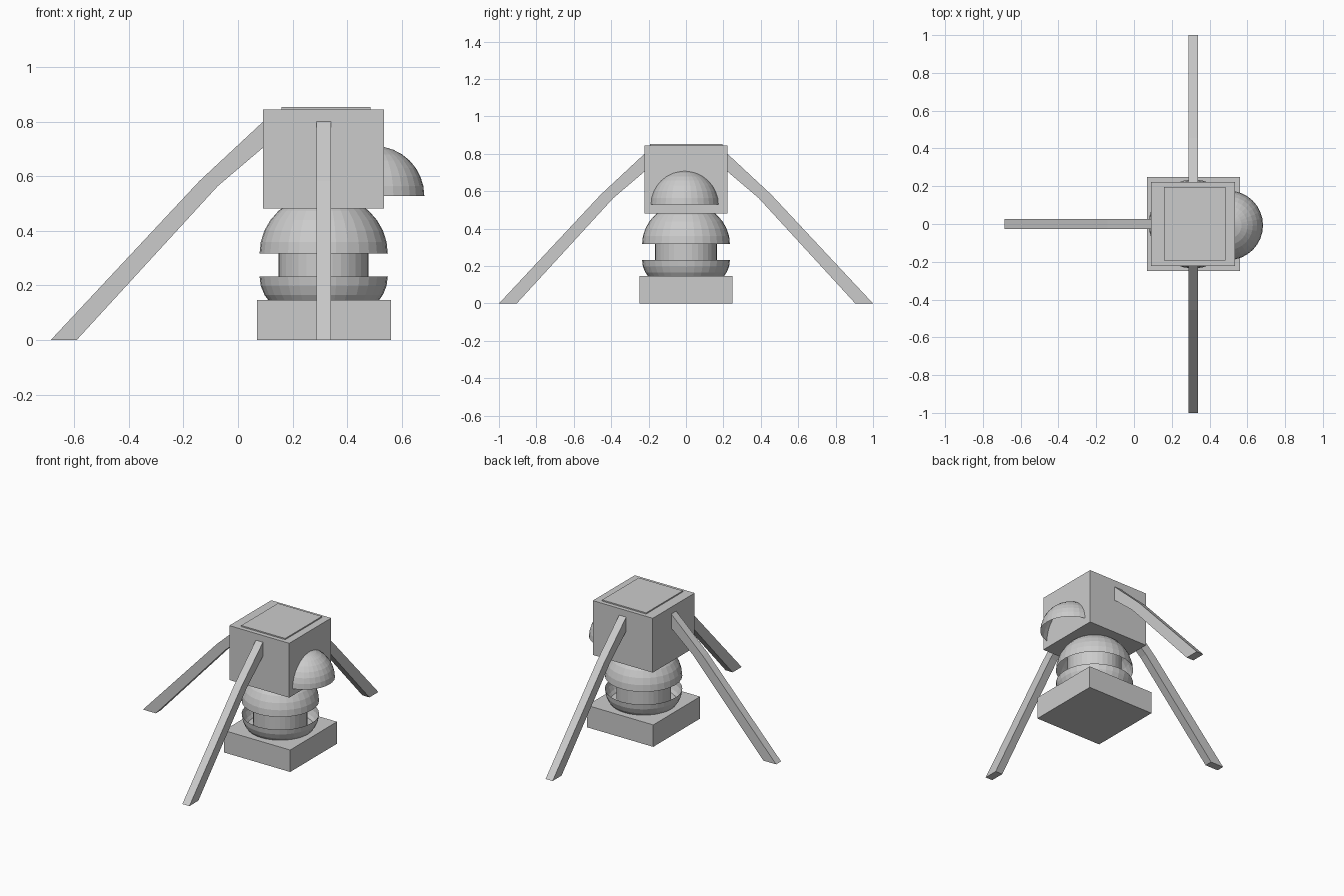
import bpy, bmesh
from math import radians
from mathutils import Matrix, Vector

if "Cube" in bpy.data.objects:
    bpy.data.objects.remove(bpy.data.objects["Cube"])

CX = 0.314  # x of the main body axis


def finish(bm, name):
    mesh = bpy.data.meshes.new(name)
    bm.to_mesh(mesh)
    bm.free()
    ob = bpy.data.objects.new(name, mesh)
    bpy.context.collection.objects.link(ob)
    return ob


def box(name, x0, x1, y0, y1, z0, z1):
    bm = bmesh.new()
    m = Matrix.Translation(((x0 + x1) / 2, (y0 + y1) / 2, (z0 + z1) / 2))
    m = m @ Matrix.Diagonal((x1 - x0, y1 - y0, z1 - z0, 1))
    bmesh.ops.create_cube(bm, size=1, matrix=m)
    return finish(bm, name)


def half_shell(name, centre, radius, height, upper=True):
    """Open half sphere, opening downwards (upper) or upwards."""
    bm = bmesh.new()
    bmesh.ops.create_uvsphere(bm, u_segments=32, v_segments=16, radius=1)
    bmesh.ops.bisect_plane(bm, geom=bm.verts[:] + bm.edges[:] + bm.faces[:],
                           plane_co=(0, 0, 0), plane_no=(0, 0, 1), dist=1e-4,
                           clear_inner=upper, clear_outer=not upper)
    bm.transform(Matrix.Translation(centre) @ Matrix.Diagonal((radius, radius, height, 1)))
    return finish(bm, name)


# Side profile of a bent leg: distance from axis, height
LEG = [(0.222, 0.80), (0.455, 0.583), (1.0, 0.0),
       (0.905, 0.0), (0.388, 0.564), (0.222, 0.705)]


def leg(name, angle, width=0.052):
    bm = bmesh.new()
    face = bm.faces.new([bm.verts.new((d, -width / 2, z)) for d, z in LEG])
    ext = bmesh.ops.extrude_face_region(bm, geom=[face])
    verts = [g for g in ext["geom"] if isinstance(g, bmesh.types.BMVert)]
    bmesh.ops.translate(bm, verts=verts, vec=Vector((0, width, 0)))
    bmesh.ops.recalc_face_normals(bm, faces=bm.faces[:])
    bm.transform(Matrix.Translation((CX, 0, 0)) @ Matrix.Rotation(radians(angle), 4, 'Z'))
    return finish(bm, name)


# Base block, main housing and raised lid
box("base", 0.069, 0.560, -0.248, 0.248, 0.0, 0.147)
box("housing", 0.091, 0.535, -0.222, 0.222, 0.481, 0.845)
box("lid_panel", 0.159, 0.485, -0.193, 0.195, 0.83, 0.853)

# Neck column between a lower bowl and an upper dome
bm = bmesh.new()
bmesh.ops.create_cone(bm, cap_ends=True, segments=32, radius1=0.165, radius2=0.165,
                      depth=0.32, matrix=Matrix.Translation((CX, 0, 0.27)))
finish(bm, "neck_column")
half_shell("lower_bowl", (CX, 0, 0.232), 0.235, 0.174, upper=False)
half_shell("upper_dome", (CX, 0, 0.317), 0.235, 0.22)

# Side hood, open underneath
half_shell("side_hood", (0.499, -0.007, 0.528), 0.184, 0.183)

# Three legs
for name, angle in (("front_leg", -90), ("left_leg", 180), ("back_leg", 90)):
    leg(name, angle)
